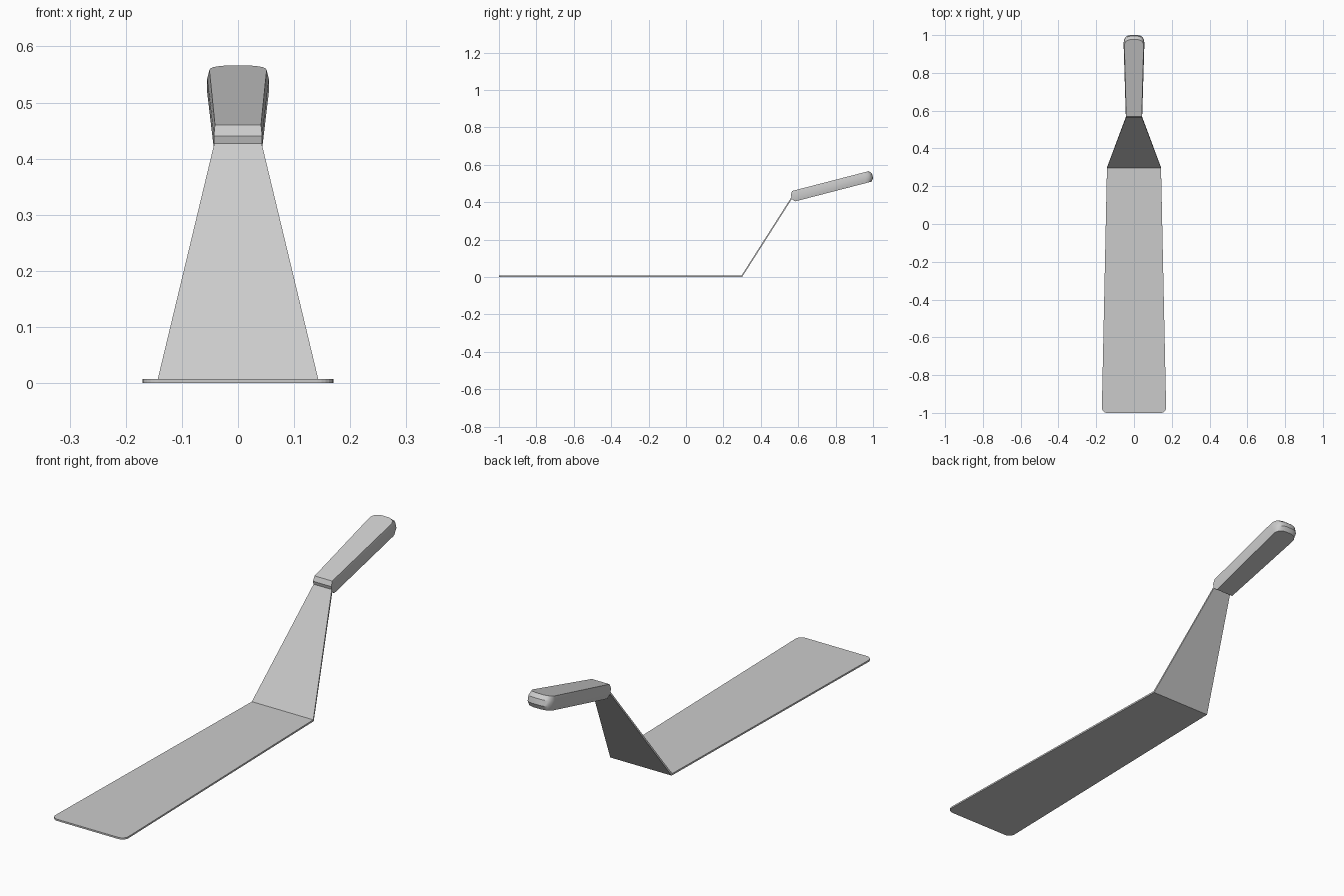
import bpy, bmesh
from math import sin, cos, radians, pi

if "Cube" in bpy.data.objects:
    bpy.data.objects.remove(bpy.data.objects["Cube"])


def make_object(name, bm):
    bmesh.ops.recalc_face_normals(bm, faces=bm.faces)
    mesh = bpy.data.meshes.new(name)
    bm.to_mesh(mesh)
    bm.free()
    obj = bpy.data.objects.new(name, mesh)
    bpy.context.collection.objects.link(obj)
    return obj


def mirrored(half):
    """Close a right-hand outline (front to back) with its mirror image."""
    return half + [(-x, y) for x, y in reversed(half)]


# Blade with rounded front corners, bent up into a tapering neck
r = 0.028
corner = [(0.17 - r + r * sin(a), -1 + r - r * cos(a))
          for a in [i * pi / 12 for i in range(7)]]
outline = mirrored(corner + [(0.143, 0.3)])
bm = bmesh.new()
verts = [bm.verts.new((x, y, 0)) for x, y in outline]
bm.faces.new(verts)
half = len(verts) // 2
right, left = verts[half - 1], verts[half]
top_right = bm.verts.new((0.042, 0.57, 0.424))
top_left = bm.verts.new((-0.042, 0.57, 0.424))
bm.faces.new((left, right, top_right, top_left))
blade = make_object("blade_and_neck", bm)
if blade.data.polygons[0].normal.z < 0:
    blade.data.flip_normals()
solid = blade.modifiers.new("thickness", 'SOLIDIFY')
solid.thickness = 0.007
solid.offset = 1
solid.use_even_offset = True

# Handle: plan outlines stacked through its thickness, narrower top and bottom
L = 0.449


def handle_outline(side, end):
    return mirrored([(0.043 - side / 2, end), (0.055 - side, L - 0.045),
                     (0.0535 - side, L - 0.030 - end * 0.5),
                     (0.047 - side, L - 0.014 - end * 0.8),
                     (0.036 - side, L - 0.005 - end),
                     (0.018, L - end)])


bm = bmesh.new()
tilt = radians(14.5)
rings = []
for t, side, end in ((-0.029, 0.004, 0.013), (-0.012, 0, 0),
                     (0.012, 0, 0), (0.029, 0.004, 0.013)):
    rings.append([bm.verts.new((x, 0.563 + s * cos(tilt) - t * sin(tilt),
                                0.429 + s * sin(tilt) + t * cos(tilt)))
                  for x, s in handle_outline(side, end)])
for a, b in zip(rings, rings[1:]):
    for i in range(len(a)):
        j = (i + 1) % len(a)
        bm.faces.new((a[i], a[j], b[j], b[i]))
bm.faces.new(rings[0])
bm.faces.new(rings[-1])
handle = make_object("handle", bm)
bpy.context.view_layer.objects.active = handle
handle.select_set(True)
bpy.ops.object.shade_smooth_by_angle(angle=radians(30))
